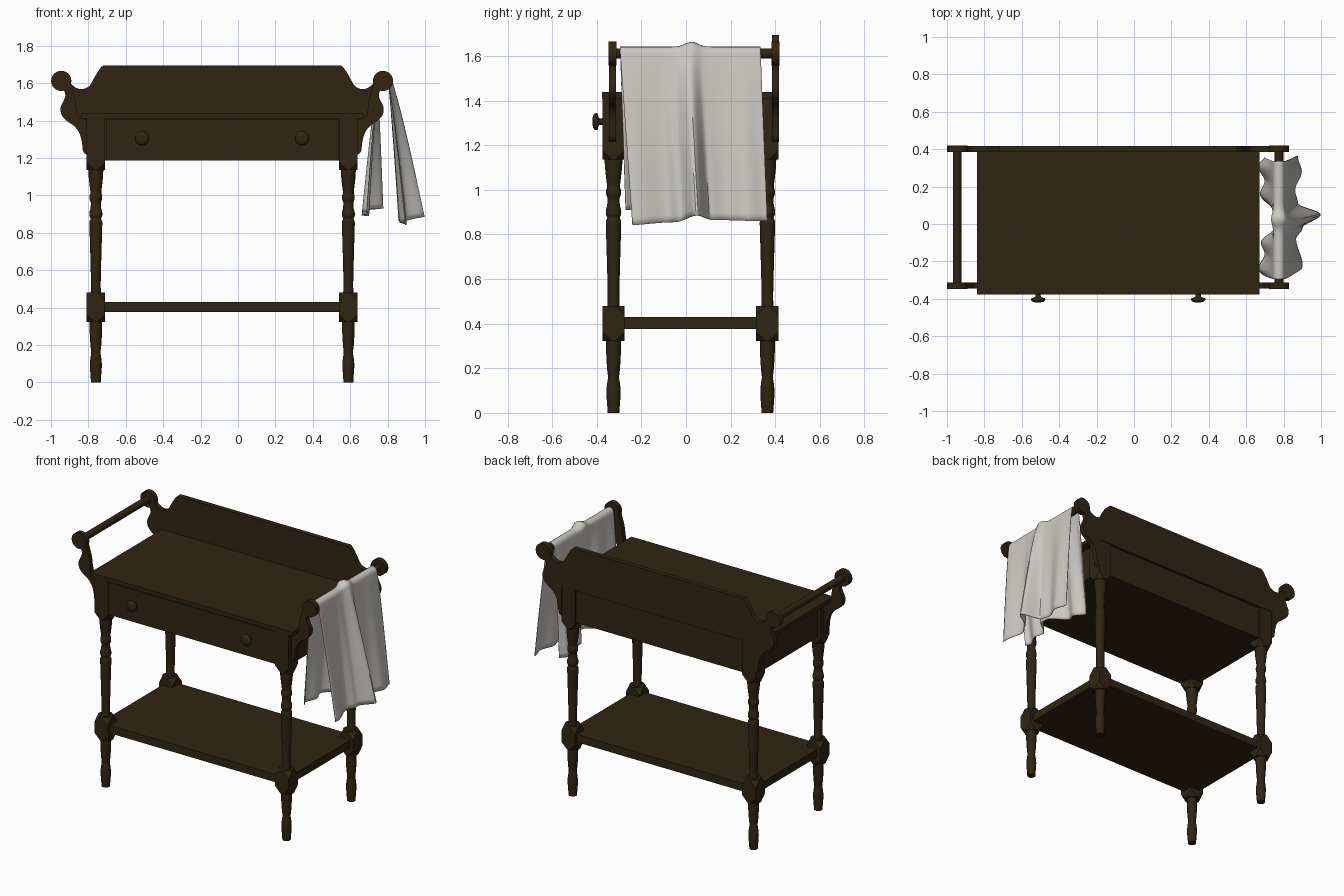
import bpy, bmesh, math
from mathutils import Vector

if "Cube" in bpy.data.objects:
    bpy.data.objects.remove(bpy.data.objects["Cube"])

CX, CY = -0.085, 0.02          # centre of the table frame
LX, LY = 0.675, 0.345          # leg offsets from that centre


def material(name, rgb):
    m = bpy.data.materials.new(name)
    m.diffuse_color = (*rgb, 1)
    m.use_nodes = True
    m.node_tree.nodes["Principled BSDF"].inputs["Base Color"].default_value = m.diffuse_color
    return m


WOOD = material("dark_wood", (0.030, 0.0185, 0.0062))
CLOTH = material("towel_grey", (0.60, 0.58, 0.545))


def finish(name, bm, mat, smooth=True):
    bmesh.ops.recalc_face_normals(bm, faces=bm.faces)
    me = bpy.data.meshes.new(name)
    bm.to_mesh(me)
    bm.free()
    me.materials.append(mat)
    ob = bpy.data.objects.new(name, me)
    bpy.context.collection.objects.link(ob)
    if smooth:
        bpy.ops.object.select_all(action='DESELECT')
        ob.select_set(True)
        bpy.context.view_layer.objects.active = ob
        bpy.ops.object.shade_smooth_by_angle(angle=math.radians(35))
    return ob


def box(name, lo, hi, chamfer=0.0, only_bottom=False):
    bm = bmesh.new()
    bmesh.ops.create_cube(bm, size=1)
    for v in bm.verts:
        v.co = Vector([lo[i] if v.co[i] < 0 else hi[i] for i in range(3)])
    if chamfer:
        vs = [v for v in bm.verts if not only_bottom or v.co.z < (lo[2] + hi[2]) / 2]
        bmesh.ops.bevel(bm, geom=vs, offset=chamfer, affect='VERTICES', segments=1)
    return finish(name, bm, WOOD, False)


def curve(pts, n=4):
    """Catmull-Rom smoothing of a short point list."""
    p = [Vector(q) for q in pts]
    p = [2 * p[0] - p[1]] + p + [2 * p[-1] - p[-2]]
    out = []
    for i in range(1, len(p) - 2):
        a, b, c, d = p[i - 1:i + 3]
        for k in range(n):
            t = k / n
            out.append(0.5 * (2 * b + (c - a) * t + (2 * a - 5 * b + 4 * c - d) * t * t
                              + (3 * b - a - 3 * c + d) * t ** 3))
    return out + [p[-2]]


def lathe(name, profile, origin, axis='z', seg=24):
    """Revolve (radius, height) points about z, or about y."""
    bm = bmesh.new()
    rings = []
    for r, h in profile:
        ring = []
        for k in range(seg):
            a = 2 * math.pi * k / seg
            c, s = r * math.cos(a), r * math.sin(a)
            co = (c, s, h) if axis == 'z' else (c, h, s)
            ring.append(bm.verts.new(Vector(co) + Vector(origin)))
        rings.append(ring)
    for a, b in zip(rings, rings[1:]):
        for k in range(seg):
            j = (k + 1) % seg
            bm.faces.new((a[k], a[j], b[j], b[k]))
    bm.faces.new(rings[0])
    bm.faces.new(rings[-1])
    return finish(name, bm, WOOD)


def slab(name, outline, y0, y1):
    """Extrude an (x, z) outline from y0 to y1."""
    bm = bmesh.new()
    f = bm.faces.new([bm.verts.new((x, y0, z)) for x, z in outline])
    new = bmesh.ops.extrude_face_region(bm, geom=[f])['geom']
    bmesh.ops.translate(bm, vec=(0, y1 - y0, 0),
                        verts=[g for g in new if isinstance(g, bmesh.types.BMVert)])
    return finish(name, bm, WOOD)


# Turned legs with square blocks
foot = curve([(.026, 0), (.028, .03), (.032, .09), (.029, .13), (.025, .16),
              (.029, .20), (.033, .27), (.034, .34)])
shaft = curve([(.030, .46), (.026, .51), (.028, .62), (.032, .76), (.034, .83), (.034, .86),
               (.028, .875), (.034, .89), (.034, .91), (.029, .93), (.027, .96), (.033, .98),
               (.033, 1.0), (.029, 1.015), (.034, 1.06), (.039, 1.11), (.040, 1.16)])
for sx, side in ((-1, "left"), (1, "right")):
    for sy, end in ((-1, "front"), (1, "back")):
        x, y = CX + sx * LX, CY + sy * LY
        tag = f"{end}_{side}"
        lathe(f"leg_foot_{tag}", foot, (x, y, 0))
        lathe(f"leg_shaft_{tag}", shaft, (x, y, 0))
        box(f"leg_lower_block_{tag}", (x - .05, y - .05, .323), (x + .05, y + .05, .48), .042)
        box(f"leg_upper_block_{tag}", (x - .05, y - .05, 1.137), (x + .05, y + .05, 1.415),
            .042, True)

# Shelf, case, drawer and top
box("shelf", (CX - .70, CY - .37, .377), (CX + .70, CY + .37, .43))
box("case", (CX - .705, CY - .38, 1.187), (CX + .705, CY + .38, 1.412))
box("drawer_front", (CX - .622, CY - .391, 1.187), (CX + .622, CY - .375, 1.405))
box("table_top", (CX - .755, -.376, 1.41), (CX + .755, .418, 1.438))
knob = curve([(.02, 0), (.014, -.012), (.018, -.022), (.036, -.028), (.038, -.036),
              (.030, -.046), (.012, -.051)], 3)
for sx, side in ((-1, "left"), (1, "right")):
    lathe(f"drawer_knob_{side}", knob, (CX + sx * .428, -.369, 1.306), 'y')

# Scroll brackets, back board and towel bars
outer = curve([(.722, 1.215), (.743, 1.235), (.749, 1.28), (.762, 1.33), (.79, 1.37), (.83, 1.398),
               (.858, 1.43), (.863, 1.47), (.848, 1.505), (.838, 1.535), (.85, 1.575)])
inner = curve([(.81, 1.60), (.797, 1.555), (.785, 1.51), (.777, 1.45), (.765, 1.42), (.722, 1.405)])
valley = curve([(.81, 1.60), (.785, 1.578), (.75, 1.568), (.71, 1.585), (.68, 1.635),
                (.655, 1.675), (.636, 1.695)])
half = [tuple(p) for p in outer] + [tuple(p) for p in valley]
half = [(.722, 1.425)] + half
slab("back_board", [(CX - d, z) for d, z in half] + [(CX + d, z) for d, z in reversed(half)],
     .386, .418)
for sx, side in ((-1, "left"), (1, "right")):
    xb = CX + sx * .86
    slab(f"front_bracket_{side}", [(CX + sx * d, z) for d, z in outer + inner], -.346, -.314)
    for y, end in ((-.33, "front"), (.402, "back")):
        lathe(f"scroll_end_{end}_{side}", [(.054, -.0175), (.054, .0175)], (xb, y, 1.612), 'y', 32)
    lathe(f"towel_bar_{side}", [(.023, -.33), (.023, .40)], (xb, 0, 1.612), 'y')


# Draped towel: sheet over the right bar, folds deepen towards the hems
def sample(pts, y):
    if y <= pts[0][0]:
        return pts[0][1]
    for (a, p), (b, q) in zip(pts, pts[1:]):
        if y <= b:
            t = (y - a) / (b - a)
            t = t * t * (3 - 2 * t)
            return p + (q - p) * t
    return pts[-1][1]


XB, ZB, R = 0.775, 1.612, 0.028
outer_x = [(-.29, .875), (-.22, .90), (-.08, .865), (-.02, .90), (.05, .997), (.11, .875),
           (.18, .86), (.28, .895), (.36, .875)]
inner_x = [(-.29, .70), (-.24, .665), (-.16, .70), (-.10, .68), (.0, .775), (.05, .77),
           (.16, .675), (.23, .70), (.31, .663), (.36, .70)]
hem_out = [(-.29, .84), (-.05, .855), (.05, .885), (.12, .865), (.36, .86)]
hem_in = [(-.29, .91), (.03, .93), (.36, .89)]
NV, ND, NA = 72, 24, 8
bm = bmesh.new()
grid = []
for j in range(NV + 1):
    v = j / NV
    yt = -.295 + .63 * v
    fold = math.exp(-((yt - .025) / .04) ** 2)
    top = ZB + .022 * fold
    row = []

    def hang(t, xs, hems, sgn, y0, y1):
        yb = y0 + (y1 - y0) * v
        x_start = XB + sgn * (R + .012 * fold)
        x = x_start + (sample(xs, yb) - x_start) * t ** .85
        return (x, yt + (yb - yt) * t, top + (sample(hems, yb) - top) * t)

    for i in range(ND, 0, -1):
        row.append(hang(i / ND, inner_x, hem_in, -1, -.27, .355))
    for i in range(NA + 1):
        a = math.pi * (1 - i / NA)
        row.append((XB + (R + .012 * fold) * math.cos(a), yt, top + R * math.sin(a)))
    for i in range(1, ND + 1):
        row.append(hang(i / ND, outer_x, hem_out, 1, -.24, .365))
    grid.append([bm.verts.new(c) for c in row])
for a, b in zip(grid, grid[1:]):
    for k in range(len(a) - 1):
        bm.faces.new((a[k], a[k + 1], b[k + 1], b[k]))
towel = finish("towel", bm, CLOTH)
mod = towel.modifiers.new("thickness", 'SOLIDIFY')
mod.thickness = 0.004
mod.offset = 0
